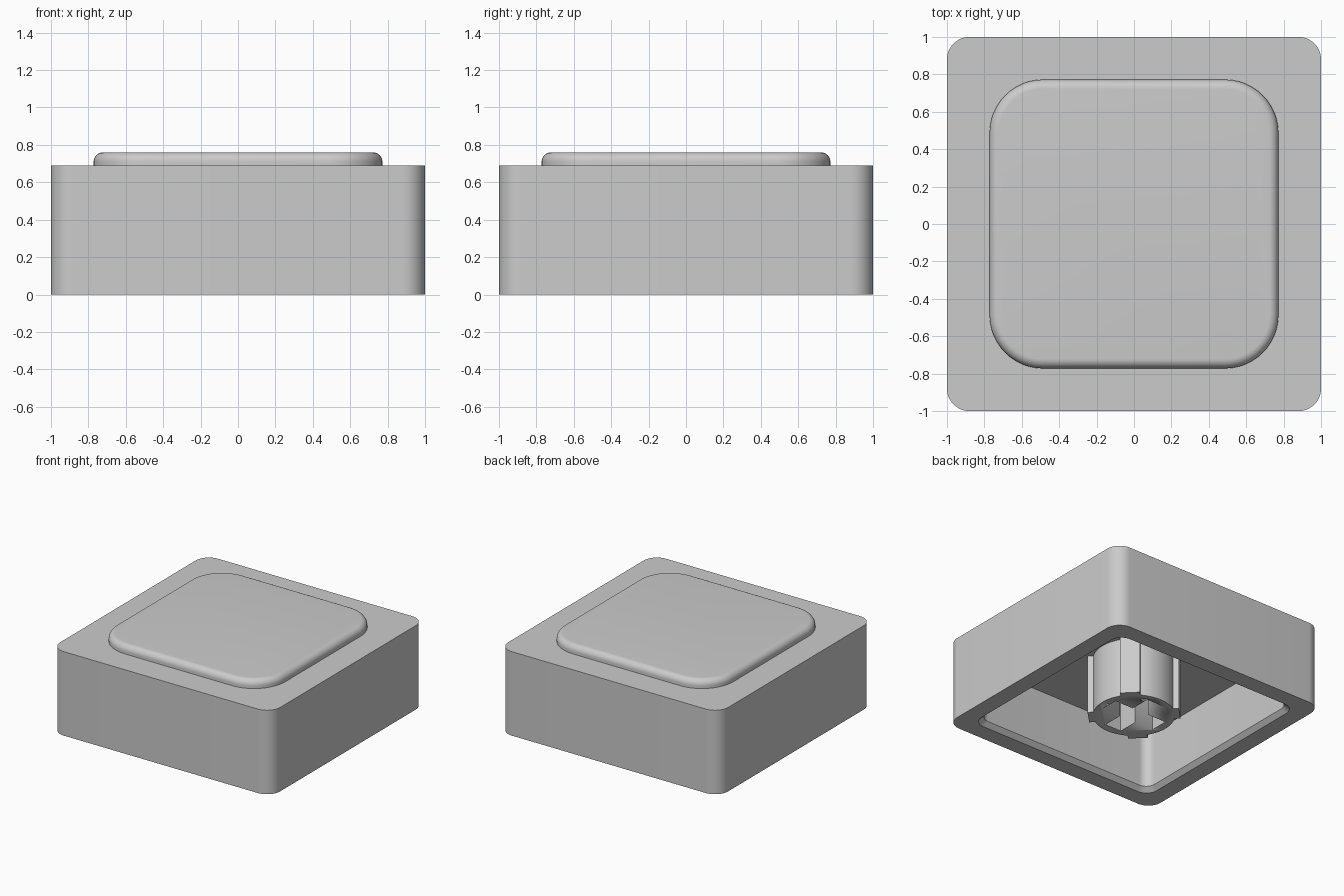
import bpy, bmesh, math
from mathutils import Matrix

cube = bpy.data.objects.get("Cube")
if cube:
    bpy.data.objects.remove(cube, do_unlink=True)

GREY = (0.6, 0.6, 0.6, 1)
plastic = bpy.data.materials.new("grey_plastic")
plastic.use_nodes = True
plastic.diffuse_color = GREY
plastic.node_tree.nodes["Principled BSDF"].inputs["Base Color"].default_value = GREY


def finish(name, bm, angle=32):
    bmesh.ops.recalc_face_normals(bm, faces=bm.faces)
    mesh = bpy.data.meshes.new(name)
    bm.to_mesh(mesh)
    bm.free()
    mesh.materials.append(plastic)
    obj = bpy.data.objects.new(name, mesh)
    bpy.context.collection.objects.link(obj)
    bpy.ops.object.select_all(action="DESELECT")
    obj.select_set(True)
    bpy.context.view_layer.objects.active = obj
    bpy.ops.object.shade_smooth_by_angle(angle=math.radians(angle))
    return obj


def rounded_ring(bm, half, radius, z, steps=12):
    """Square loop with rounded corners."""
    ring = []
    for corner in range(4):
        start = corner * math.pi / 2
        cx = (half - radius) * math.copysign(1, math.cos(start + math.pi / 4))
        cy = (half - radius) * math.copysign(1, math.sin(start + math.pi / 4))
        for i in range(steps + 1):
            a = start + i * math.pi / 2 / steps
            ring.append(bm.verts.new((cx + radius * math.cos(a), cy + radius * math.sin(a), z)))
    return ring


def loft(name, sections):
    """Skin a stack of rounded squares and cap both ends."""
    bm = bmesh.new()
    rings = [rounded_ring(bm, *s) for s in sections]
    for low, high in zip(rings, rings[1:]):
        for i in range(len(low)):
            j = (i + 1) % len(low)
            bm.faces.new((low[i], low[j], high[j], high[i]))
    bm.faces.new(rings[0])
    bm.faces.new(rings[-1])
    return finish(name, bm)


def add_box(bm, size, centre, turn=0):
    bmesh.ops.create_cube(bm, size=1, matrix=Matrix.Rotation(turn, 4, "Z")
                          @ Matrix.Translation(centre) @ Matrix.Diagonal((*size, 1)))


CEILING = 0.49
TOP = 0.69

# Hollow shell: ceiling, inner wall, chamfer, rim, outer wall, top
loft("cap_shell", [
    (0.825, 0.08, CEILING),
    (0.825, 0.08, 0.035),
    (0.86, 0.1, 0),
    (1, 0.12, 0),
    (1, 0.12, TOP),
])

# Raised pad with a rounded upper edge
BEVEL = 0.05
pad = [(0.772, 0.285, TOP - 0.01)]
for i in range(9):
    a = i * math.pi / 16
    inset = BEVEL * (1 - math.cos(a))
    pad.append((0.772 - inset, 0.285 - inset, 0.76 - BEVEL + BEVEL * math.sin(a)))
loft("top_pad", pad)

# Cross-shaped cutter for the socket
bm = bmesh.new()
add_box(bm, (0.49, 0.15, 0.8), (0, 0, 0))
arm_x = finish("socket_cutter_x", bm)
bm = bmesh.new()
add_box(bm, (0.15, 0.49, 0.8), (0, 0, 0))
arm_y = finish("socket_cutter_y", bm)

# Round stem with the socket cut from below
bm = bmesh.new()
bmesh.ops.create_cone(bm, cap_ends=True, segments=64, radius1=0.31, radius2=0.31,
                      depth=CEILING + 0.01,
                      matrix=Matrix.Translation((0, 0, CEILING / 2 + 0.005)))
stem = finish("stem", bm)
for cutter in (arm_x, arm_y):
    cutter.hide_render = True
    cutter.hide_set(True)
    cut = stem.modifiers.new("socket", "BOOLEAN")
    cut.operation = "DIFFERENCE"
    cut.solver = "EXACT"
    cut.object = cutter

# Four ribs on the diagonals of the stem
bm = bmesh.new()
for i in range(4):
    add_box(bm, (0.06, 0.15, CEILING + 0.01), (0.315, 0, CEILING / 2 + 0.005),
            math.pi / 4 + i * math.pi / 2)
finish("stem_ribs", bm)
